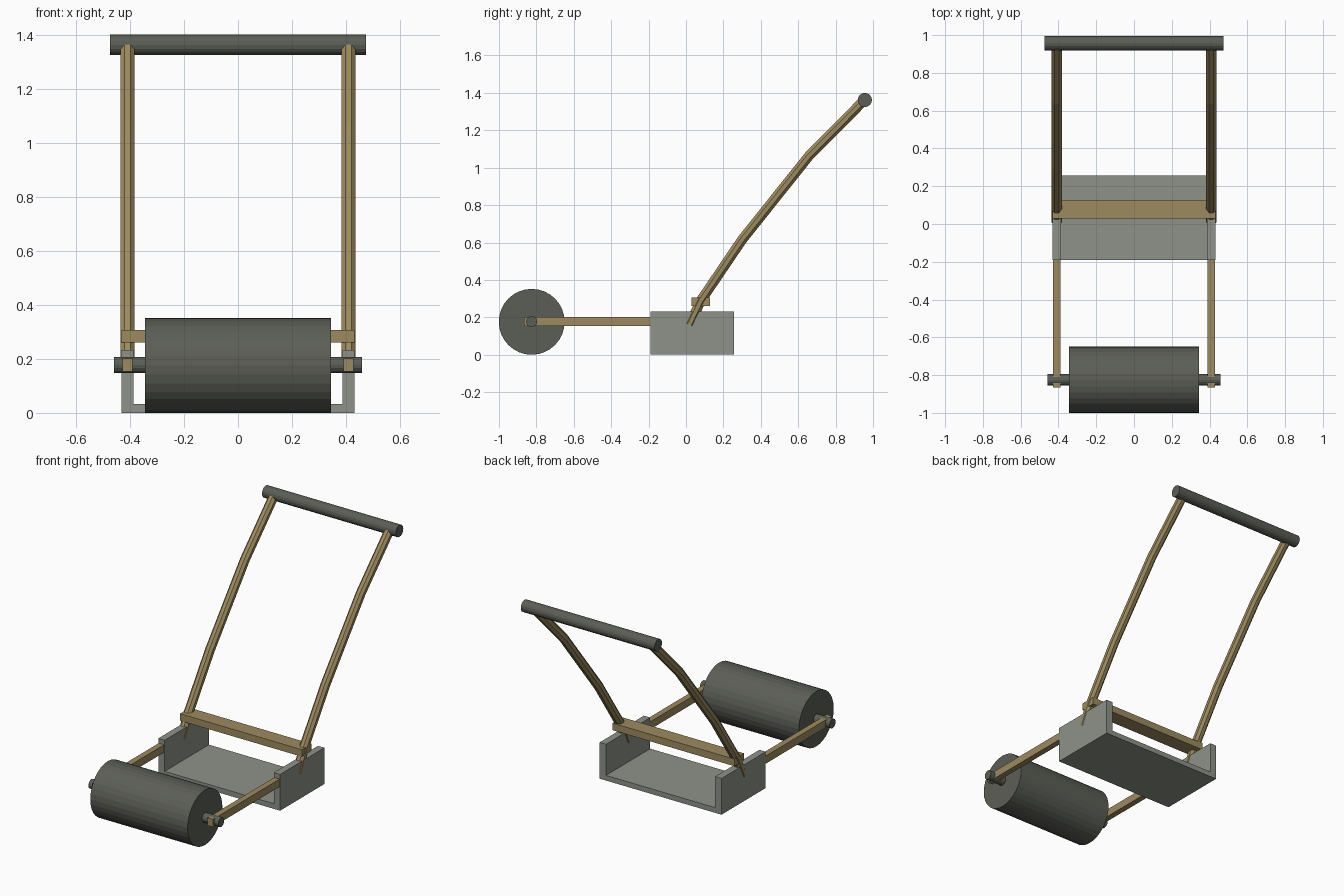
import bpy, bmesh, math
from mathutils import Vector, Matrix

if "Cube" in bpy.data.objects:
    bpy.data.objects.remove(bpy.data.objects["Cube"])


def material(name, rgb):
    m = bpy.data.materials.new(name)
    m.diffuse_color = (*rgb, 1)
    m.use_nodes = True
    m.node_tree.nodes["Principled BSDF"].inputs["Base Color"].default_value = m.diffuse_color
    return m


IRON = material("dark iron", (0.105, 0.112, 0.092))
STEEL = material("grey steel", (0.27, 0.29, 0.25))
WOOD = material("tan wood", (0.34, 0.26, 0.115))


def finish(name, bm, mat):
    bmesh.ops.recalc_face_normals(bm, faces=bm.faces)
    mesh = bpy.data.meshes.new(name)
    bm.to_mesh(mesh)
    bm.free()
    mesh.materials.append(mat)
    ob = bpy.data.objects.new(name, mesh)
    bpy.context.collection.objects.link(ob)
    return ob


def box(name, lo, hi, mat):
    lo, hi = Vector(lo), Vector(hi)
    bm = bmesh.new()
    bmesh.ops.create_cube(bm, size=1, matrix=Matrix.Translation((lo + hi) / 2)
                          @ Matrix.Diagonal((*(hi - lo), 1)))
    return finish(name, bm, mat)


def rod(name, half_length, radius, y, z, sides, mat):
    """Flat-sided cylinder lying along x."""
    bm = bmesh.new()
    bmesh.ops.create_cone(bm, cap_ends=True, segments=sides, radius1=radius,
                          radius2=radius, depth=2 * half_length,
                          matrix=Matrix.Translation((0, y, z))
                          @ Matrix.Rotation(math.pi / 2, 4, 'Y'))
    return finish(name, bm, mat)


def bent_pole(name, x, path, radius, sides, mat):
    """Round pole swept along a path in the y-z plane."""
    pts = [Vector((x, y, z)) for y, z in path]
    bm = bmesh.new()
    rings = []
    for i, p in enumerate(pts):
        t = (pts[min(i + 1, len(pts) - 1)] - pts[max(i - 1, 0)]).normalized()
        side = Vector((1, 0, 0))
        up = side.cross(t)
        angles = [2 * math.pi * (k + 0.5) / sides for k in range(sides)]
        r = radius / math.cos(math.pi / sides)
        rings.append([bm.verts.new(p + r * (math.cos(a) * side + math.sin(a) * up))
                      for a in angles])
    for a, b in zip(rings, rings[1:]):
        for k in range(sides):
            n = (k + 1) % sides
            bm.faces.new((a[k], a[n], b[n], b[k]))
    bm.faces.new(rings[0])
    bm.faces.new(rings[-1])
    return finish(name, bm, mat)


# Front roller and its axle
rod("roller", 0.344, 0.176, -0.825, 0.176, 32, IRON)
rod("axle", 0.459, 0.03, -0.825, 0.177, 16, IRON)

# Open tray: U-shaped profile extruded front to back
bm = bmesh.new()
profile = [(-0.431, 0), (0.431, 0), (0.431, 0.232), (0.386, 0.232),
           (0.386, 0.033), (-0.386, 0.033), (-0.386, 0.232), (-0.431, 0.232)]
face = bm.faces.new([bm.verts.new((x, -0.19, z)) for x, z in profile])
new = bmesh.ops.extrude_face_region(bm, geom=[face])["geom"]
bmesh.ops.translate(bm, vec=(0, 0.447, 0),
                    verts=[v for v in new if isinstance(v, bmesh.types.BMVert)])
finish("tray", bm, STEEL)

# Crossbar, side arms and handle poles
box("crossbar", (-0.431, 0.03, 0.261), (0.431, 0.128, 0.306), WOOD)
PATH = [(0.018, 0.16), (0.08, 0.29), (0.30, 0.615), (0.655, 1.06), (0.95, 1.358)]
for label, s in (("left", -1), ("right", 1)):
    x = s * 0.409
    box(label + "_arm", (x - 0.019, -0.865, 0.153), (x + 0.019, 0.02, 0.202), WOOD)
    bent_pole(label + "_handle_pole", x, PATH, 0.0265, 8, WOOD)

# Grip across the top
rod("grip", 0.473, 0.038, 0.956, 1.362, 16, IRON)
